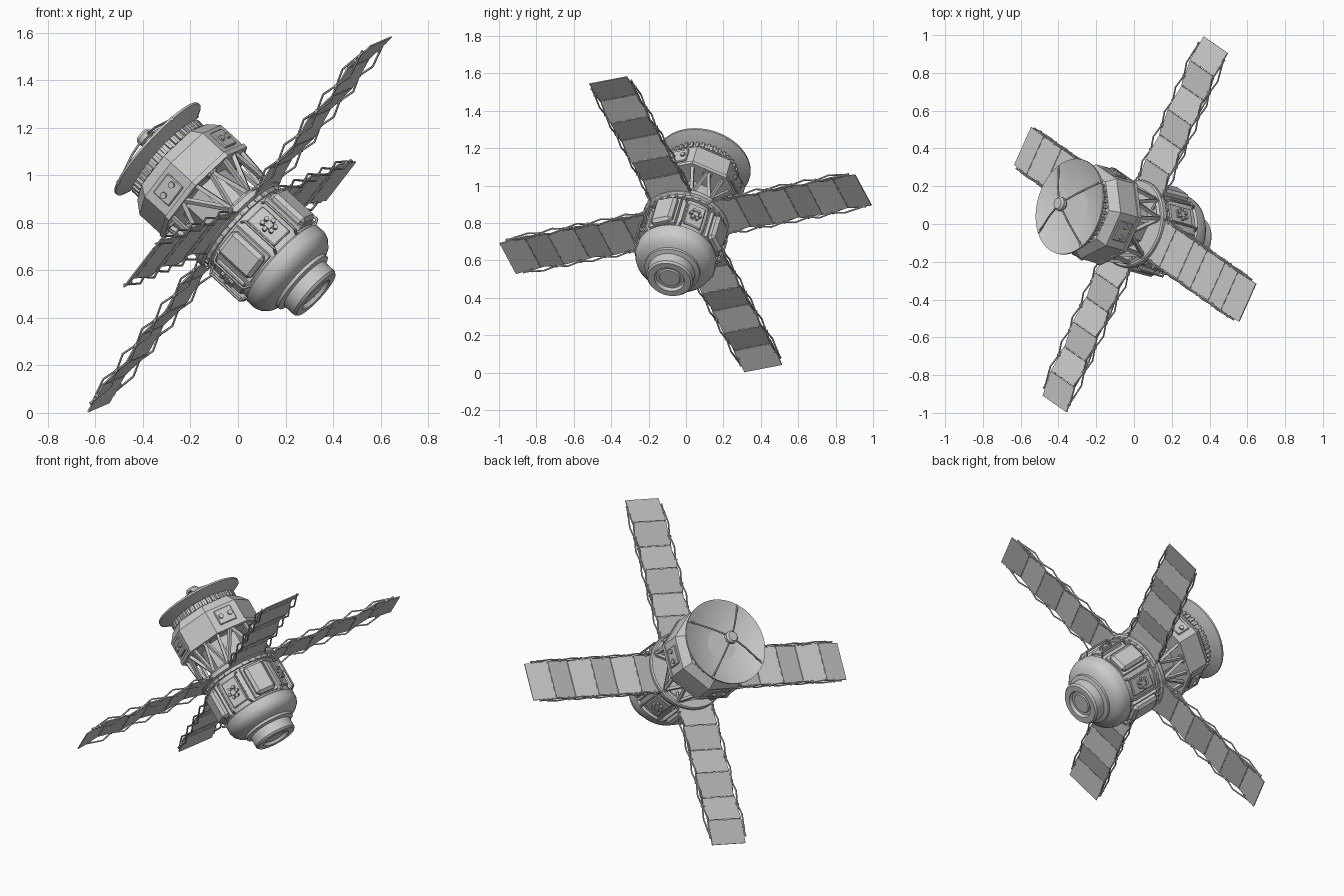
import bpy, bmesh, math
from mathutils import Matrix, Vector

if "Cube" in bpy.data.objects:
    bpy.data.objects.remove(bpy.data.objects["Cube"])

# Tilted craft frame: x and y run along the wings, z along the body axis to the dish
Z = Vector((-0.722, 0.196, 0.663)).normalized()
X = Vector((0.562, -0.392, 0.728))
X = (X - Z * X.dot(Z)).normalized()
Y = Z.cross(X)
FRAME = Matrix.Translation((0, 0, 0.80)) @ Matrix((X, Y, Z)).transposed().to_4x4()


def finish(name, bm, smooth=False):
    bmesh.ops.recalc_face_normals(bm, faces=bm.faces)
    me = bpy.data.meshes.new(name)
    bm.to_mesh(me)
    bm.free()
    ob = bpy.data.objects.new(name, me)
    bpy.context.collection.objects.link(ob)
    ob.matrix_world = FRAME
    if smooth:
        bpy.ops.object.select_all(action='DESELECT')
        ob.select_set(True)
        bpy.context.view_layer.objects.active = ob
        bpy.ops.object.shade_smooth_by_angle(angle=math.radians(35))
    return ob


def lathe(name, prof, n=48, phase=0.0, smooth=True, closed=False):
    bm = bmesh.new()
    rings = []
    for r, z in prof:
        if r < 1e-6:
            rings.append([bm.verts.new((0, 0, z))] * n)
        else:
            rings.append([bm.verts.new((r * math.cos(phase + math.tau * i / n),
                                        r * math.sin(phase + math.tau * i / n), z)) for i in range(n)])
    pairs = list(zip(rings, rings[1:])) + ([(rings[-1], rings[0])] if closed else [])
    for a, b in pairs:
        for i in range(n):
            j = (i + 1) % n
            vs = list(dict.fromkeys((a[i], a[j], b[j], b[i])))
            if len(vs) > 2:
                bm.faces.new(vs)
    return finish(name, bm, smooth)


def box(bm, size, mat, bevel=0.0):
    g = bmesh.ops.create_cube(bm, size=1, matrix=mat @ Matrix.Diagonal((*size, 1)))
    if bevel:
        edges = {e for v in g['verts'] for e in v.link_edges}
        bmesh.ops.bevel(bm, geom=list(edges), offset=bevel, segments=1, affect='EDGES')


def rod(bm, a, b, r, n=6):
    a, b = Vector(a), Vector(b)
    d = b - a
    mat = Matrix.Translation((a + b) / 2) @ d.to_track_quat('Z', 'Y').to_matrix().to_4x4()
    bmesh.ops.create_cone(bm, cap_ends=True, segments=n, radius1=r, radius2=r, depth=d.length, matrix=mat)


def pol(r, deg, z):
    a = math.radians(deg)
    return Vector((r * math.cos(a), r * math.sin(a), z))


def spin(deg):
    return Matrix.Rotation(math.radians(deg), 4, 'Z')


# Pressure hull with stepped docking nose
lathe("hull", [(0, .015), (.20, .015), (.205, -.03), (.205, -.25), (.217, -.258), (.217, -.30), (.208, -.325),
               (.185, -.35), (.15, -.366), (.15, -.38), (.126, -.388), (.126, -.445), (.117, -.456),
               (.082, -.456), (.075, -.438), (.06, -.438), (.055, -.445), (0, -.445)])
lathe("collar", [(.19, .02), (.23, .02), (.237, .012), (.237, -.012), (.222, -.02), (.222, -.038), (.19, -.038)],
      closed=True)

# Collar bolts
bm = bmesh.new()
for i in range(32):
    box(bm, (.01, .012, .016), spin(i * 11.25) @ Matrix.Translation((.224, 0, -.03)))
finish("collar_bolts", bm)

# Equipment boxes on the hull, in line with the wings
bm = bmesh.new()
for k in range(4):
    m = spin(90 * k)
    box(bm, (.07, .125, .185), m @ Matrix.Translation((.208, 0, -.145)), .016)
    box(bm, (.03, .15, .195), m @ Matrix.Translation((.195, 0, -.145)))
finish("equipment_boxes", bm)

# Thruster plates, nozzles and hand rails between the boxes
bm = bmesh.new()
for k in range(4):
    m = spin(45 + 90 * k)
    box(bm, (.02, .10, .16), m @ Matrix.Translation((.203, 0, -.145)), .005)
    for i in range(6):
        c = Vector((.208, .026 * math.cos(i * math.tau / 6), -.145 + .03 * math.sin(i * math.tau / 6)))
        rod(bm, m @ c, m @ (c + Vector((.022, 0, 0))), .010, 8)
    box(bm, (.02, .03, .03), m @ Matrix.Translation((.218, 0, -.145)))
    for s in (-1, 1):
        p = [m @ Vector(q) for q in ((.195, s * .064, -.05), (.228, s * .064, -.065),
                                     (.228, s * .064, -.235), (.195, s * .064, -.25))]
        for a, b in zip(p, p[1:]):
            rod(bm, a, b, .006)
finish("thruster_plates", bm)

# Folding solar wings: six zigzag panels with scissor rods on both edges
PITCH, START, HALF, AMP, N = .145, .19, .112, .010, 6
side_names = ("wing_upper", "wing_back", "wing_lower", "wing_front")
for k, name in enumerate(side_names):
    m = spin(90 * k)
    zz = [(START + i * PITCH, -AMP if i % 2 == 0 else AMP) for i in range(N + 1)]
    bm = bmesh.new()
    for (x0, z0), (x1, z1) in zip(zz, zz[1:]):
        ang = math.atan2(z1 - z0, x1 - x0)
        mat = m @ Matrix.Translation(((x0 + x1) / 2, 0, (z0 + z1) / 2)) @ Matrix.Rotation(-ang, 4, 'Y')
        box(bm, (PITCH - .003, HALF * 2, .006), mat)
    for x, z in zz[1:-1]:
        for y in (-.085, -.03, .03, .085):
            rod(bm, m @ Vector((x, y - .012, z)), m @ Vector((x, y + .012, z)), .005)
    finish(name + "_panels", bm)

    bm = bmesh.new()
    for s in (-1, 1):
        y = s * (HALF + .006)
        for i in range(N):
            x0 = START - .02 + i * PITCH
            x1 = x0 + PITCH - (.02 if i == N - 1 else 0)
            b0, b1 = .022, (.004 if i == N - 1 else .022)
            for f in (-1, 1):
                g = f if i % 2 == 0 else -f
                rod(bm, m @ Vector((x0, y, g * b0)), m @ Vector((x1, y, -g * b1)), .0045)
            rod(bm, m @ Vector((x0 + PITCH / 2, y - s * .012, 0)), m @ Vector((x0 + PITCH / 2, y + s * .008, 0)), .007)
        # root bracket
        rod(bm, m @ Vector((.13, y * .9, .02)), m @ Vector((START, y, .022)), .009)
        rod(bm, m @ Vector((.13, y * .9, -.01)), m @ Vector((START, y, -.022)), .009)
    box(bm, (.05, .2, .03), m @ Matrix.Translation((.185, 0, .0)), .006)
    finish(name + "_rods", bm)

# Truss between collar and upper bus, around a narrow core
lathe("truss_core", [(0, .01), (.13, .01), (.13, .21), (0, .21)], 8, math.pi / 8, False)
bm = bmesh.new()
for k in range(4):
    base = 45 + 90 * k
    for s in (-1, 1):
        foot, mid = pol(.212, base + s * 14, .015), pol(.232, base + s * 22.5, .205)
        rod(bm, foot, mid, .012, 4)
        rod(bm, foot, pol(.222, base, .205), .012, 4)
        rod(bm, foot, pol(.222, base + s * 45, .205), .013, 4)
    rod(bm, pol(.212, base - 14, .02), pol(.212, base + 14, .02), .012, 4)
    box(bm, (.03, .05, .03), spin(base) @ Matrix.Translation((.215, 0, .195)), .004)
finish("truss", bm)

# Eight sided upper bus with lower lip
C = 1 / math.cos(math.pi / 8)
lathe("upper_bus", [(0, .195), (.236 * C, .195), (.236 * C, .335), (.20 * C, .385), (0, .385)],
      8, math.pi / 8, False)
lathe("bus_lip", [(.20 * C, .19), (.242 * C, .19), (.242 * C, .212), (.20 * C, .212)],
      8, math.pi / 8, False, True)
bm = bmesh.new()
for k in range(4):
    m = spin(90 * k)
    box(bm, (.014, .11, .09), m @ Matrix.Translation((.238, 0, .272)), .004)
    for y in (-.03, .03):
        rod(bm, m @ Vector((.24, y, .272)), m @ Vector((.256, y, .272)), .014, 10)
finish("bus_hatches", bm)

# Toothed bearing ring under the dish
lathe("bearing_ring", [(0, .38), (.19, .38), (.19, .425), (0, .425)])
bm = bmesh.new()
for i in range(40):
    box(bm, (.02, .014, .035), spin(i * 9) @ Matrix.Translation((.195, 0, .405)))
finish("bearing_teeth", bm)

# Dish: thin concave shell
bowl = [(r, .412 + .056 * (r / .258) ** 2) for r in (0, .05, .10, .15, .19, .225, .258)]
lathe("dish", [(r, z + .006) for r, z in bowl] + [(r, z - .004) for r, z in reversed(bowl)], 56)

# Feed on struts
lathe("feed", [(0, .512), (.024, .512), (.024, .525), (.038, .53), (.038, .55), (.028, .562), (0, .562)], 20)
bm = bmesh.new()
for k in range(4):
    a = -34 + 90 * k
    rod(bm, pol(.25, a, .468), pol(.11, a, .52), .005)
    rod(bm, pol(.11, a, .52), pol(.03, a, .54), .005)
    rod(bm, pol(.25, a, .460), pol(.25, a, .476), .009)
finish("feed_struts", bm)
